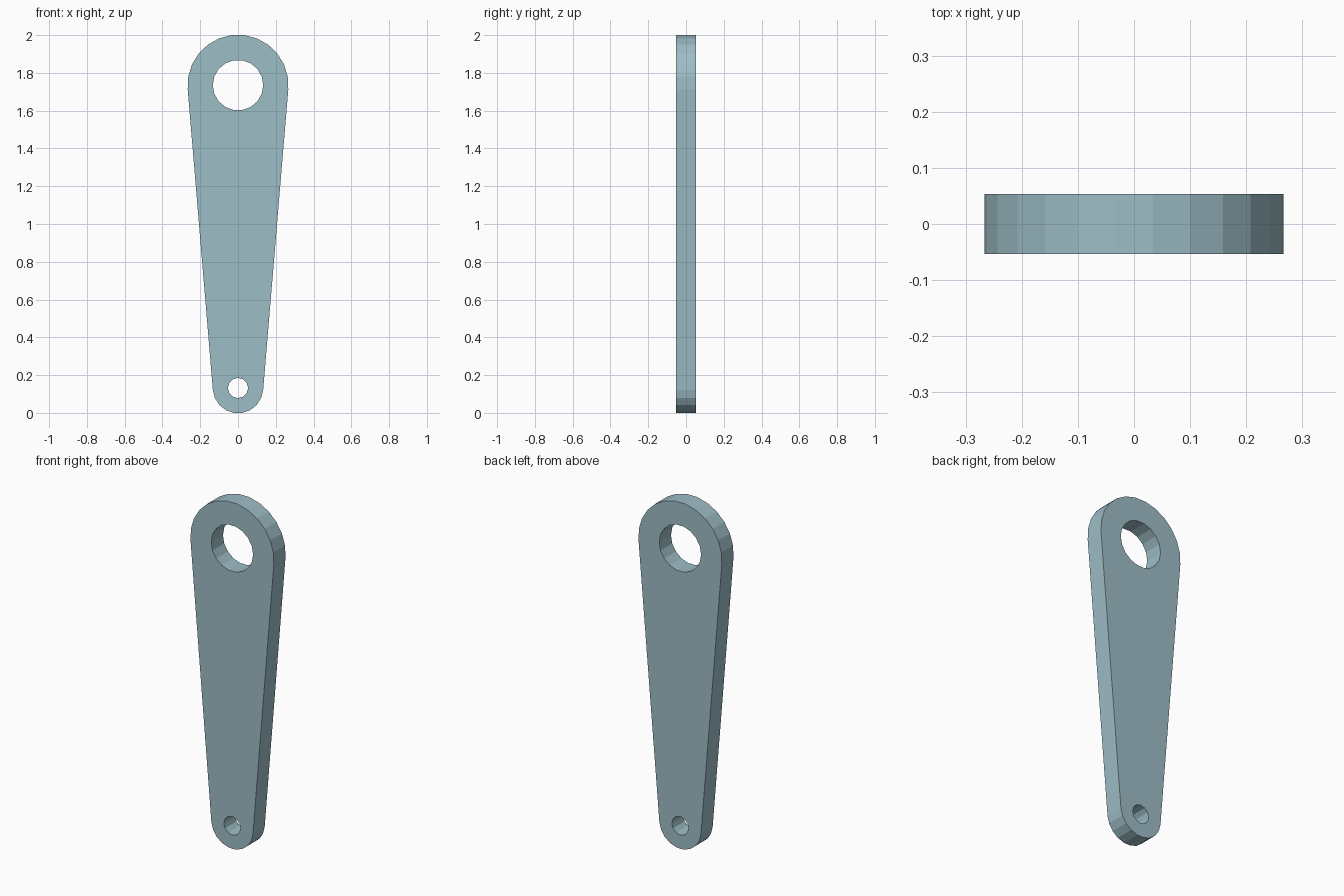
import bpy, bmesh
from math import sin, cos, pi, asin

if "Cube" in bpy.data.objects:
    bpy.data.objects.remove(bpy.data.objects["Cube"])

U = 0.1336                       # small-end radius, the base unit
R_BIG, R_SMALL = 2 * U, U
HOLE_BIG, HOLE_SMALL = U, 0.4 * U
HALF_T = 0.4 * U
SPAN = 12 * U                    # distance between the hole centres
TILT = asin((R_BIG - R_SMALL) / SPAN)
Z_LOW = R_SMALL * cos((pi / 2 - TILT) / 9)   # flat bottom facet sits on z = 0
Z_HIGH = Z_LOW + SPAN


def arc(z, r, start, end, segments):
    """Points on an arc in the XZ plane, both ends included."""
    step = (end - start) / segments
    return [(r * cos(start + i * step), -HALF_T, z + r * sin(start + i * step))
            for i in range(segments + 1)]


def circle(z, r, segments):
    return arc(z, r, 0, 2 * pi, segments)[:-1]


# Outline: two arcs joined by tangent edges, plus two round holes
outline = (arc(Z_HIGH, R_BIG, -TILT, pi + TILT, 13)
           + arc(Z_LOW, R_SMALL, pi + TILT, 2 * pi - TILT, 9))
loops = [outline, circle(Z_HIGH, HOLE_BIG, 18), circle(Z_LOW, HOLE_SMALL, 12)]

bm = bmesh.new()
edges = []
for pts in loops:
    vs = [bm.verts.new(p) for p in pts]
    edges += [bm.edges.new((vs[i - 1], vs[i])) for i in range(len(vs))]
bmesh.ops.triangle_fill(bm, edges=edges, use_beauty=True, normal=(0, -1, 0))

# Thickness
ext = bmesh.ops.extrude_face_region(bm, geom=bm.faces[:], use_keep_orig=True)
top = [g for g in ext["geom"] if isinstance(g, bmesh.types.BMVert)]
bmesh.ops.translate(bm, verts=top, vec=(0, 2 * HALF_T, 0))
bmesh.ops.recalc_face_normals(bm, faces=bm.faces[:])

mesh = bpy.data.meshes.new("link_arm")
bm.to_mesh(mesh)
bm.free()

# Blue-grey steel
steel = bpy.data.materials.new("blue_grey_steel")
steel.diffuse_color = (0.34, 0.51, 0.57, 1)
steel.use_nodes = True
steel.node_tree.nodes["Principled BSDF"].inputs["Base Color"].default_value = steel.diffuse_color
mesh.materials.append(steel)
bpy.context.collection.objects.link(bpy.data.objects.new("link_arm", mesh))
